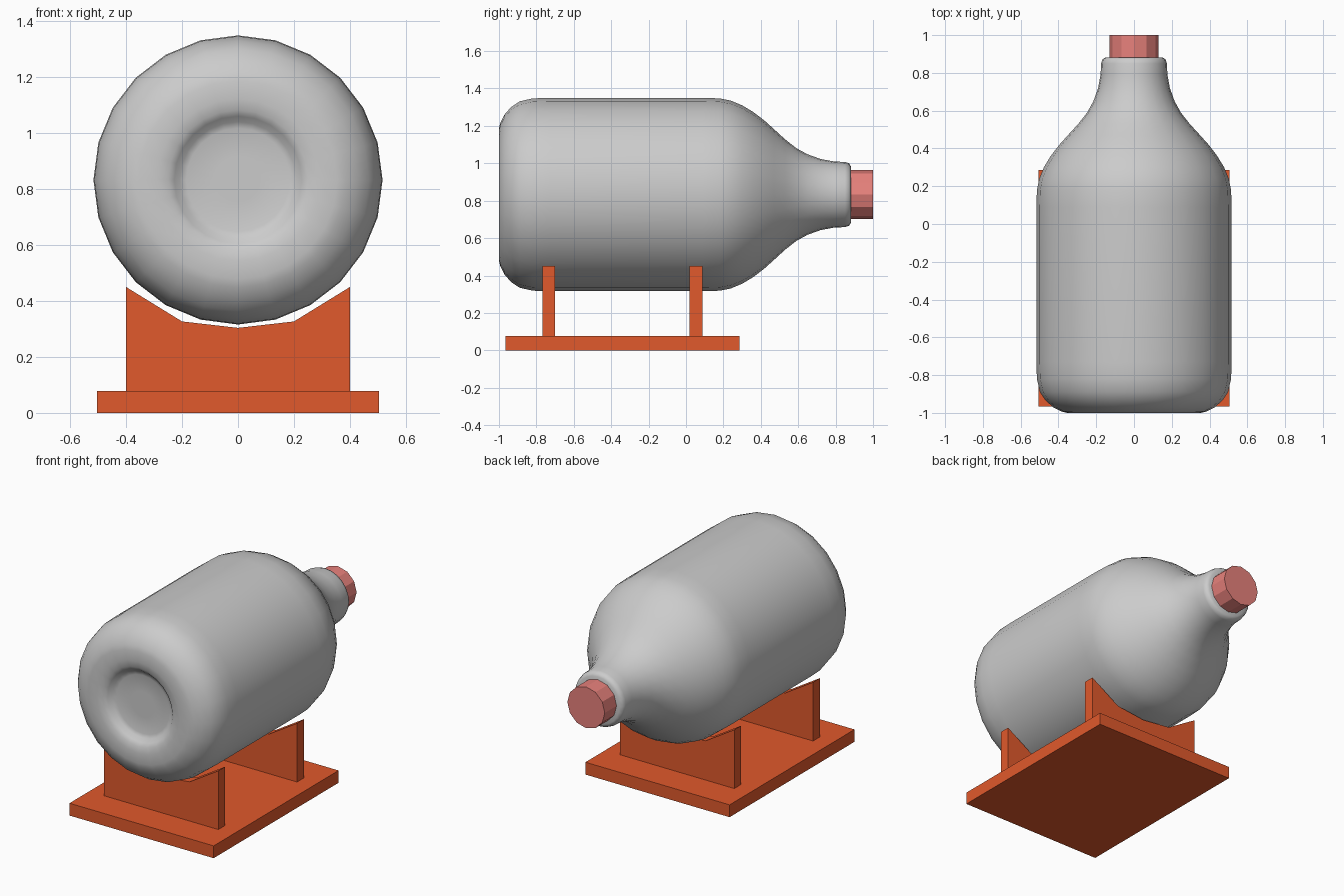
import bpy, bmesh, math

if "Cube" in bpy.data.objects:
    bpy.data.objects.remove(bpy.data.objects["Cube"])

AXIS_Z = 0.833


def material(name, rgb):
    m = bpy.data.materials.new(name)
    m.diffuse_color = (*rgb, 1)
    m.use_nodes = True
    m.node_tree.nodes["Principled BSDF"].inputs["Base Color"].default_value = m.diffuse_color
    return m


def finish(name, bm, mat=None, smooth=False):
    bmesh.ops.recalc_face_normals(bm, faces=bm.faces)
    mesh = bpy.data.meshes.new(name)
    bm.to_mesh(mesh)
    bm.free()
    for p in mesh.polygons:
        p.use_smooth = smooth
    if mat:
        mesh.materials.append(mat)
    obj = bpy.data.objects.new(name, mesh)
    bpy.context.collection.objects.link(obj)
    return obj


def lathe(name, profile, sides, mat=None, smooth=False):
    """Turn (y, radius) points around the horizontal bottle axis, capping both ends."""
    bm = bmesh.new()
    rings = []
    for y, r in profile:
        rings.append([bm.verts.new((r * math.sin(2 * math.pi * i / sides), y,
                                    AXIS_Z + r * math.cos(2 * math.pi * i / sides)))
                      for i in range(sides)])
    for a, b in zip(rings, rings[1:]):
        for i in range(sides):
            j = (i + 1) % sides
            bm.faces.new((a[i], a[j], b[j], b[i]))
    bm.faces.new(rings[0])
    bm.faces.new(rings[-1])
    return finish(name, bm, mat, smooth)


def slab(name, outline, y0, y1, mat):
    """Extrude an (x, z) outline from y0 to y1."""
    bm = bmesh.new()
    face = bm.faces.new([bm.verts.new((x, y0, z)) for x, z in outline])
    ext = bmesh.ops.extrude_face_region(bm, geom=[face])
    bmesh.ops.translate(bm, vec=(0, y1 - y0, 0),
                        verts=[v for v in ext["geom"] if isinstance(v, bmesh.types.BMVert)])
    return finish(name, bm, mat)


wood = material("orange_wood", (0.75, 0.1, 0.025))
red = material("cap_red", (0.8, 0.22, 0.2))

# Bottle: recessed bottom, straight body, sloping shoulder and short neck
bottle_profile = [
    (-0.95, 0.08), (-0.95, 0.185), (-0.958, 0.208), (-0.98, 0.228), (-0.994, 0.25),
    (-1.0, 0.29), (-1.0, 0.355), (-0.992, 0.385), (-0.97, 0.428), (-0.935, 0.468),
    (-0.89, 0.498), (-0.82, 0.514), (-0.73, 0.517), (0.09, 0.517), (0.18, 0.514),
    (0.24, 0.502), (0.30, 0.477), (0.36, 0.441), (0.42, 0.395), (0.47, 0.35),
    (0.53, 0.295), (0.59, 0.248), (0.65, 0.215), (0.72, 0.19), (0.79, 0.177),
    (0.85, 0.174), (0.872, 0.167), (0.882, 0.15), (0.882, 0.10)]
lathe("bottle", bottle_profile, 24, smooth=True)

# Faceted stopper
lathe("cap", [(0.87, 0.131), (1.0, 0.131)], 12, red)

# Stand: base board and two cradle supports
slab("base_board", [(-0.505, 0), (0.505, 0), (0.505, 0.078), (-0.505, 0.078)],
     -0.965, 0.285, wood)
cradle = [(-0.4, 0.07), (0.4, 0.07), (0.4, 0.45), (0.2, 0.327),
          (0, 0.304), (-0.2, 0.327), (-0.4, 0.45)]
for name, y in (("front_support", -0.768), ("rear_support", 0.02)):
    slab(name, cradle, y, y + 0.068, wood)
